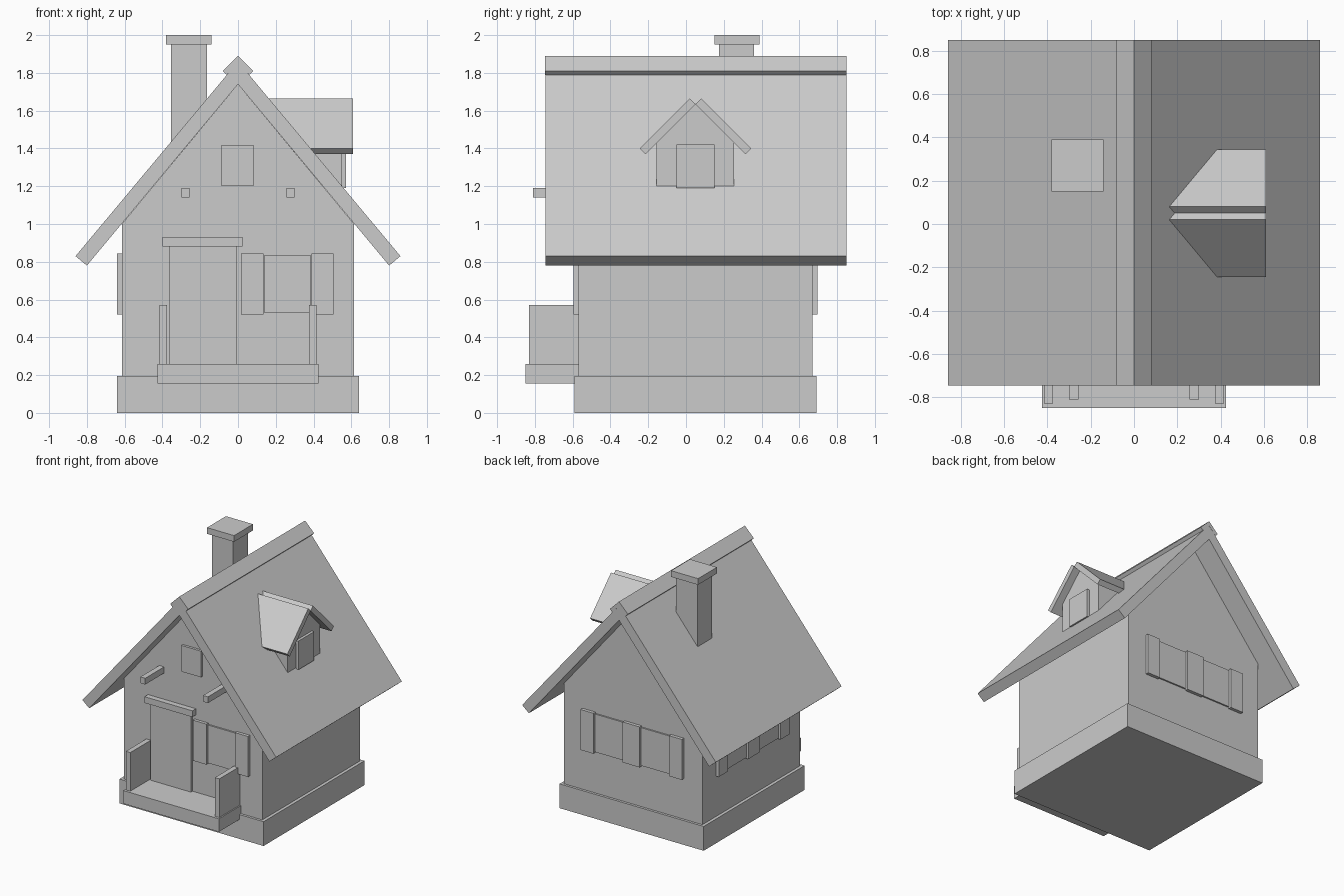
import bpy
import bmesh
from mathutils import Vector

old = bpy.data.objects.get("Cube")
if old:
    bpy.data.objects.remove(old, do_unlink=True)

grey = bpy.data.materials.new("plain grey")
grey.use_nodes = True
colour = (0.6, 0.6, 0.6, 1)
grey.diffuse_color = colour
grey.node_tree.nodes["Principled BSDF"].inputs["Base Color"].default_value = colour


def prism(name, profile, start, end, axis="y"):
    """Extrude a profile, given as (across, z) points, along x or y."""
    def place(p, d):
        return Vector((p[0], d, p[1])) if axis == "y" else Vector((d, p[0], p[1]))
    bm = bmesh.new()
    near = [bm.verts.new(place(p, start)) for p in profile]
    far = [bm.verts.new(place(p, end)) for p in profile]
    bm.faces.new(near)
    bm.faces.new(far)
    for i in range(len(near)):
        j = (i + 1) % len(near)
        bm.faces.new((near[i], near[j], far[j], far[i]))
    bmesh.ops.recalc_face_normals(bm, faces=bm.faces)
    mesh = bpy.data.meshes.new(name)
    bm.to_mesh(mesh)
    bm.free()
    mesh.materials.append(grey)
    obj = bpy.data.objects.new(name, mesh)
    bpy.context.collection.objects.link(obj)
    return obj


def box(name, x, y, z):
    return prism(name, [(x[0], z[0]), (x[1], z[0]), (x[1], z[1]), (x[0], z[1])], *y)


SIDES = (("left", 1), ("right", -1))
FRONT, BACK, WALL = -0.57, 0.67, 0.615

# House body
box("foundation", (-0.64, 0.64), (-0.59, 0.69), (0, 0.195))
prism("walls", [(-WALL, 0.1), (WALL, 0.1), (WALL, 1.0), (0, 1.74), (-WALL, 1.0)], FRONT, BACK)

# Main roof and ridge cap
roof_y = (-0.745, 0.85)
for side, s in SIDES:
    prism("roof_slab_" + side,
          [(0, 1.74), (s * 0.80, 0.78), (s * 0.86, 0.83), (0, 1.86)], *roof_y)
prism("ridge_cap", [(0, 1.89), (0.08, 1.81), (0.06, 1.79), (0, 1.85),
                    (-0.06, 1.79), (-0.08, 1.81)], roof_y[0] - 0.001, roof_y[1] + 0.001)

# Chimney
box("chimney", (-0.355, -0.165), (0.175, 0.36), (1.3, 1.95))
box("chimney_cap", (-0.38, -0.14), (0.15, 0.39), (1.95, 2.0))

# Dormer on the left slope
mid = 0.05
prism("dormer_walls", [(mid - 0.205, 1.2), (mid + 0.205, 1.2), (mid + 0.205, 1.43),
                       (mid, 1.635), (mid - 0.205, 1.43)], 0.2, 0.55, "x")
for side, s in (("back", 1), ("front", -1)):
    prism("dormer_roof_" + side,
          [(mid, 1.635), (mid + s * 0.265, 1.37), (mid + s * 0.295, 1.40),
           (mid + s * 0.03, 1.665)], 0.15, 0.61, "x")
box("dormer_window", (0.5, 0.572), (mid - 0.1, mid + 0.1), (1.19, 1.42))

# Front door and porch
box("door", (-0.365, -0.005), (-0.59, FRONT), (0.26, 0.88))
box("door_lintel", (-0.40, 0.025), (-0.615, FRONT), (0.88, 0.93))
box("porch", (-0.425, 0.425), (-0.85, FRONT), (0.155, 0.26))
for side, s in SIDES:
    box("porch_rail_" + side, sorted((s * 0.375, s * 0.415)), (-0.83, FRONT), (0.26, 0.57))
    box("gable_beam_" + side, sorted((s * 0.257, s * 0.30)), (-0.81, FRONT), (1.14, 1.19))

# Front windows
shutter_z, window_z = (0.52, 0.845), (0.53, 0.835)
box("gable_window", (-0.09, 0.085), (-0.59, FRONT), (1.205, 1.415))
box("front_window", (0.14, 0.385), (-0.583, FRONT), window_z)
box("front_shutter_right", (0.015, 0.135), (-0.595, FRONT), shutter_z)
box("front_shutter_left", (0.39, 0.505), (-0.595, FRONT), shutter_z)

# Rows of two windows and three shutters on the back and right walls
row = [("shutter", -0.45, -0.335), ("window", -0.33, -0.08), ("shutter", -0.075, 0.075),
       ("window", 0.08, 0.33), ("shutter", 0.335, 0.45)]
for i, (part, a, b) in enumerate(row):
    depth = 0.026 if part == "shutter" else 0.012
    z = shutter_z if part == "shutter" else window_z
    box(f"back_{part}_{i}", (a, b), (BACK, BACK + depth), z)
    box(f"right_{part}_{i}", (-WALL - depth, -WALL), (a + mid, b + mid), z)
